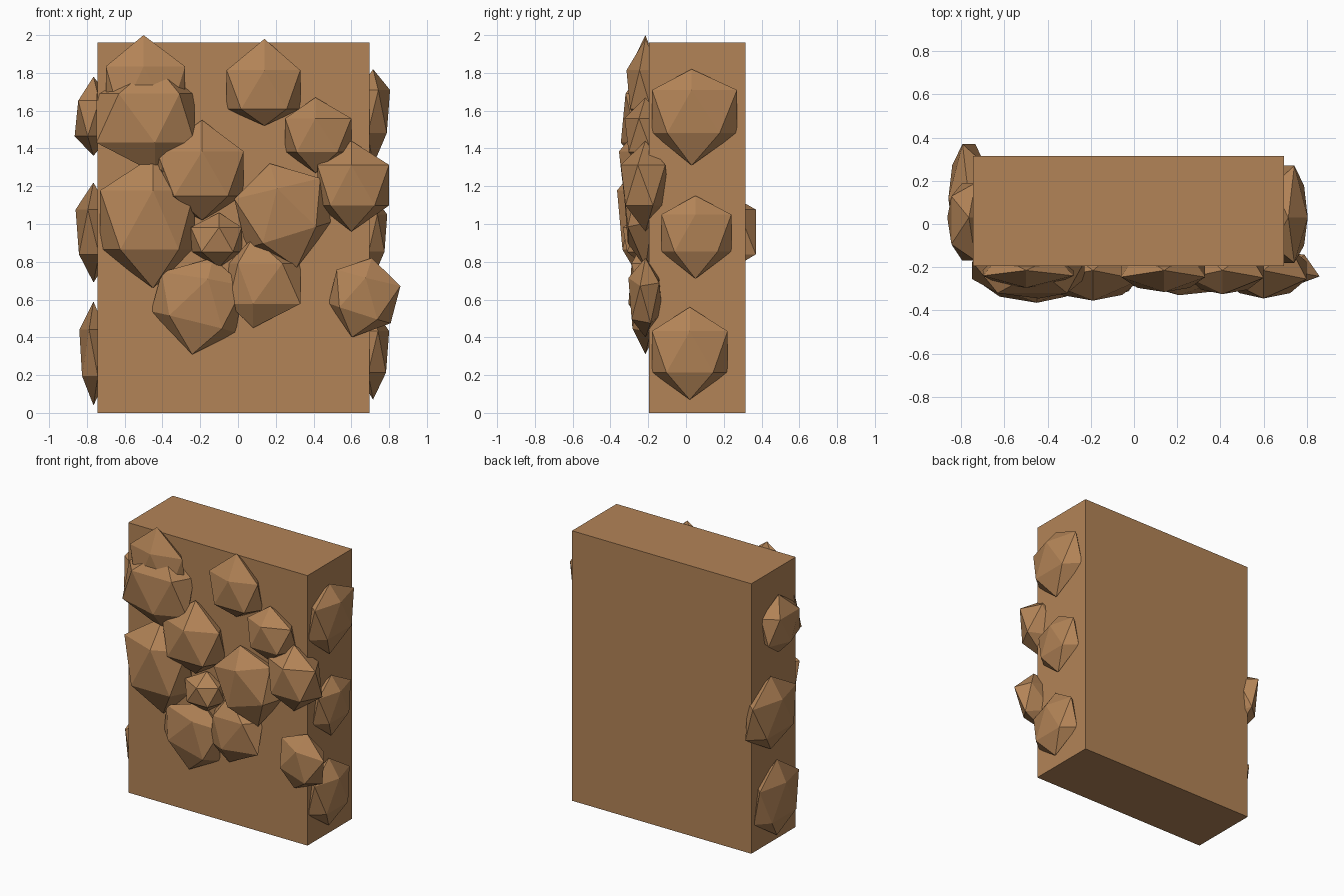
import bpy
import bmesh
from math import radians
from mathutils import Matrix, Vector

default_cube = bpy.data.objects.get("Cube")
if default_cube:
    bpy.data.objects.remove(default_cube, do_unlink=True)

# One earthy brown for the wall and all the stones
brown = bpy.data.materials.new("earth_brown")
brown.use_nodes = True
colour = (0.45, 0.23, 0.095, 1.0)
brown.diffuse_color = colour
brown.node_tree.nodes["Principled BSDF"].inputs["Base Color"].default_value = colour

# Wall slab limits
LEFT, RIGHT = -0.745, 0.695
FRONT, BACK = -0.195, 0.315
HEIGHT = 1.96


def finish(name, bm):
    """Turn a bmesh into a flat shaded object."""
    bmesh.ops.recalc_face_normals(bm, faces=bm.faces)
    mesh = bpy.data.meshes.new(name)
    bm.to_mesh(mesh)
    bm.free()
    mesh.materials.append(brown)
    obj = bpy.data.objects.new(name, mesh)
    bpy.context.collection.objects.link(obj)
    return obj


def stretch(value, span, limits):
    """Map a coordinate so its extremes and centre meet the given limits."""
    low, middle, high = limits
    if value < 0:
        return middle + (middle - low) * value / span
    return middle + (high - middle) * value / span


def stone(name, across, up, bulge, place, ridge="high", roll=0):
    """Faceted stone: across and up are (low, peak, high), bulge is its relief."""
    bm = bmesh.new()
    bmesh.ops.create_icosphere(bm, subdivisions=1, radius=1)
    spin = radians(-90 if ridge == "high" else 90)
    turn = Matrix.Rotation(radians(roll), 3, "Y") @ Matrix.Rotation(spin, 3, "Z")
    bmesh.ops.transform(bm, matrix=turn.to_4x4(), verts=bm.verts)
    xs, ys, zs = zip(*[v.co.copy() for v in bm.verts])
    seat = 0.02
    for v in bm.verts:
        x, y, z = v.co
        u = stretch(x, max(xs) if x > 0 else -min(xs), across)
        h = stretch(z, max(zs) if z > 0 else -min(zs), up)
        out = seat - y / -min(ys) * (bulge - seat)
        v.co = place(u, out, h)
    return finish(name, bm)


def on_front(u, out, h):
    return Vector((u, FRONT - out, h))


def on_left_side(u, out, h):
    return Vector((RIGHT + out, u, h))


def on_right_side(u, out, h):
    return Vector((LEFT - out, u, h))


# Wall slab
bm = bmesh.new()
bmesh.ops.create_cube(bm, size=1)
for v in bm.verts:
    v.co = Vector((RIGHT if v.co.x > 0 else LEFT,
                   BACK if v.co.y > 0 else FRONT,
                   HEIGHT if v.co.z > 0 else 0))
finish("wall_slab", bm)

# Stones on the front, top to bottom
stone("front_stone_corner_peak", (-.7, -.5, -.28), (1.4, 1.7, 2), .1, on_front)
stone("front_stone_corner", (-.75, -.44, -.23), (1.27, 1.56, 1.85), .15, on_front, "low")
stone("front_stone_top", (-.06, .14, .33), (1.52, 1.68, 1.98), .12, on_front)
stone("front_stone_upper", (.25, .41, .6), (1.27, 1.47, 1.67), .13, on_front)
stone("front_stone_edge", (.42, .6, .8), (.96, 1.21, 1.44), .15, on_front)
stone("front_stone_wedge", (-.45, -.3, -.15), (1.15, 1.33, 1.47), .1, on_front, roll=20)
stone("front_stone_upper_middle", (-.43, -.19, .03), (1.02, 1.25, 1.55), .16, on_front)
stone("front_stone_middle", (-.02, .24, .5), (.77, 1.08, 1.32), .135, on_front, roll=-15)
stone("front_stone_large", (-.73, -.45, -.23), (.66, 1.03, 1.36), .17, on_front)
stone("front_stone_small", (-.25, -.1, .02), (.77, .92, 1.06), .14, on_front)
stone("front_stone_lower_middle", (-.05, .08, .33), (.45, .68, .93), .11, on_front, "low")
stone("front_stone_lower", (-.46, -.18, .03), (.31, .62, .82), .105, on_front, roll=12)
stone("front_stone_lower_edge", (.48, .65, .86), (.4, .63, .82), .11, on_front, roll=15)

# Stones on the left side
stone("left_stone_top", (-.18, .03, .27), (1.31, 1.62, 1.82), .11, on_left_side)
stone("left_stone_middle", (-.13, .05, .24), (.71, .97, 1.15), .095, on_left_side)
stone("left_stone_bottom", (-.18, .02, .22), (.07, .33, .56), .105, on_left_side)

# Stones on the right side
stone("right_stone_top", (-.17, .03, .19), (1.36, 1.55, 1.78), .12, on_right_side, "low")
stone("right_stone_middle", (-.13, .12, .37), (.69, .96, 1.22), .115, on_right_side)
stone("right_stone_bottom", (-.17, .05, .28), (.04, .32, .59), .095, on_right_side)
